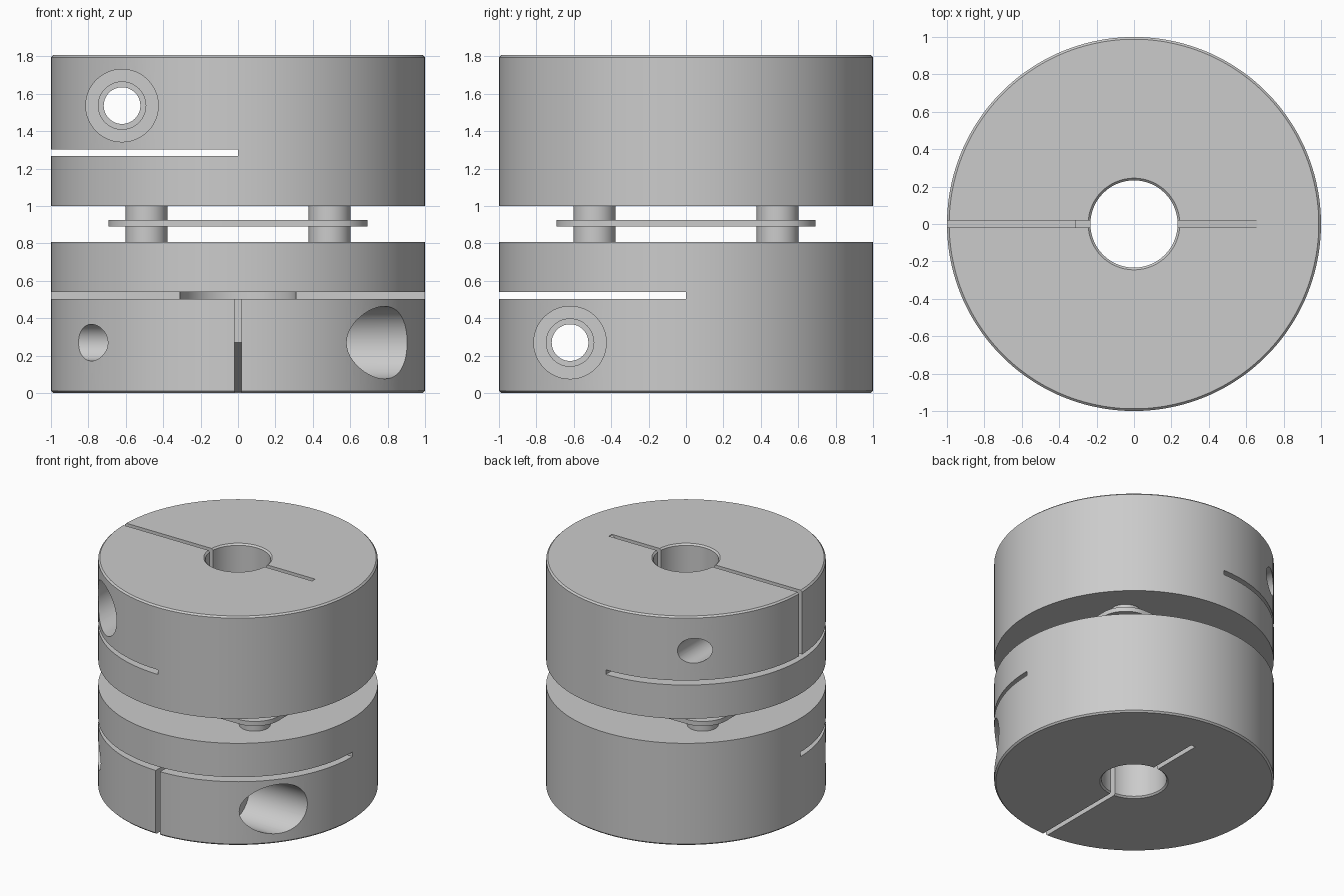
import bpy, bmesh, math
from mathutils import Matrix, Vector

if "Cube" in bpy.data.objects:
    bpy.data.objects.remove(bpy.data.objects["Cube"])


def make_object(name, bm):
    bmesh.ops.recalc_face_normals(bm, faces=bm.faces)
    mesh = bpy.data.meshes.new(name)
    bm.to_mesh(mesh)
    bm.free()
    obj = bpy.data.objects.new(name, mesh)
    bpy.context.collection.objects.link(obj)
    return obj


def lathe(name, profile, n=128):
    """Ring-shaped solid from a closed (radius, z) profile."""
    bm = bmesh.new()
    rings = []
    for i in range(n):
        a = 2 * math.pi * (i + 0.5) / n
        rings.append([bm.verts.new((r * math.cos(a), r * math.sin(a), z)) for r, z in profile])
    for i in range(n):
        p, q = rings[i], rings[(i + 1) % n]
        for j in range(len(profile)):
            k = (j + 1) % len(profile)
            bm.faces.new((p[j], q[j], q[k], p[k]))
    return make_object(name, bm)


def prism(name, points, depth):
    """Solid made by extruding a polygon along a vector."""
    bm = bmesh.new()
    face = bm.faces.new([bm.verts.new(p) for p in points])
    ext = bmesh.ops.extrude_face_region(bm, geom=[face])
    verts = [v for v in ext["geom"] if isinstance(v, bmesh.types.BMVert)]
    bmesh.ops.translate(bm, verts=verts, vec=Vector(depth))
    return make_object(name, bm)


def box(name, lo, hi):
    pts = [(lo[0], lo[1], lo[2]), (hi[0], lo[1], lo[2]), (hi[0], hi[1], lo[2]), (lo[0], hi[1], lo[2])]
    return prism(name, pts, (0, 0, hi[2] - lo[2]))


def cylinder(name, start, end, radius, n=48):
    bm = bmesh.new()
    a, b = Vector(start), Vector(end)
    rot = (b - a).to_track_quat('Z', 'Y').to_matrix().to_4x4()
    bmesh.ops.create_cone(bm, cap_ends=True, segments=n, radius1=radius, radius2=radius,
                          depth=(b - a).length, matrix=Matrix.Translation((a + b) / 2) @ rot)
    return make_object(name, bm)


def cut(obj, cutters):
    bpy.context.view_layer.objects.active = obj
    for c in cutters:
        c.hide_render = True
        mod = obj.modifiers.new("cut", 'BOOLEAN')
        mod.operation = 'DIFFERENCE'
        mod.solver = 'EXACT'
        mod.object = c
        bpy.ops.object.modifier_apply(modifier=mod.name)
        bpy.data.objects.remove(c)


HUB_H, TOTAL = 0.807, 1.807
BORE, RELIEF = 0.233, 0.31
SCREW_Y, SCREW_Z = -0.62, 0.27

# Lower clamp hub: chamfered cylinder with stepped bore
lower = lathe("lower_hub", [(0.988, 0), (1, 0.012), (1, HUB_H), (RELIEF, HUB_H),
                            (RELIEF, 0.504), (BORE, 0.504), (BORE, 0.012), (0.245, 0)])

# Clamp slits, sloped relief cut, and stepped screw hole
cut(lower, [
    box("slot_cutter", (-2, -2, 0.504), (2, 0, 0.54)),
    box("slit_cutter", (-0.019, -2, -0.5), (0.019, -0.1, 0.52)),
    prism("relief_cutter", [(-0.019, 0.1, -0.2), (-0.019, 0.66, -0.2), (-0.019, 0.66, 0.005),
                            (-0.019, BORE, 0.27), (-0.019, 0.1, 0.27)], (0.038, 0, 0)),
    cylinder("thread_cutter", (-2, SCREW_Y, SCREW_Z), (2, SCREW_Y, SCREW_Z), 0.098),
    cylinder("clearance_cutter", (0, SCREW_Y, SCREW_Z), (2, SCREW_Y, SCREW_Z), 0.127),
    cylinder("counterbore_cutter", (0.4, SCREW_Y, SCREW_Z), (2, SCREW_Y, SCREW_Z), 0.194),
])

# Upper hub: the same part upside down (mirrored) and turned a quarter
upper = bpy.data.objects.new("upper_hub", lower.data.copy())
bpy.context.collection.objects.link(upper)
flip = Matrix.Translation((0, 0, TOTAL)) @ Matrix.Rotation(-math.pi / 2, 4, 'Z') @ Matrix.Diagonal((1, 1, -1, 1))
upper.data.transform(flip)
upper.data.flip_normals()

# Flexible plate: rounded square with a central hole
PIN, CORNER = 0.49, 0.203
outline = []
for q, (sx, sy) in enumerate([(1, 1), (-1, 1), (-1, -1), (1, -1)]):
    for i in range(13):
        a = (q + i / 12) * math.pi / 2
        outline.append((sx * PIN + CORNER * math.cos(a), sy * PIN + CORNER * math.sin(a), 0.89))
plate = prism("flex_plate", outline, (0, 0, 0.036))
cut(plate, [cylinder("plate_hole_cutter", (0, 0, 0.5), (0, 0, 1.3), RELIEF, 96)])
parts = [lower, upper, plate]

# Spacers above and below the plate at its four corners
for sx in (-1, 1):
    for sy in (-1, 1):
        for label, z0, z1 in (("lower", HUB_H, 0.89), ("upper", 0.926, 1.0)):
            parts.append(cylinder(label + "_spacer", (sx * PIN, sy * PIN, z0), (sx * PIN, sy * PIN, z1), 0.112))

# Smooth round walls, keep machined edges crisp
bpy.ops.object.select_all(action='DESELECT')
for p in parts:
    p.select_set(True)
bpy.context.view_layer.objects.active = lower
bpy.ops.object.shade_smooth_by_angle(angle=math.radians(30))
